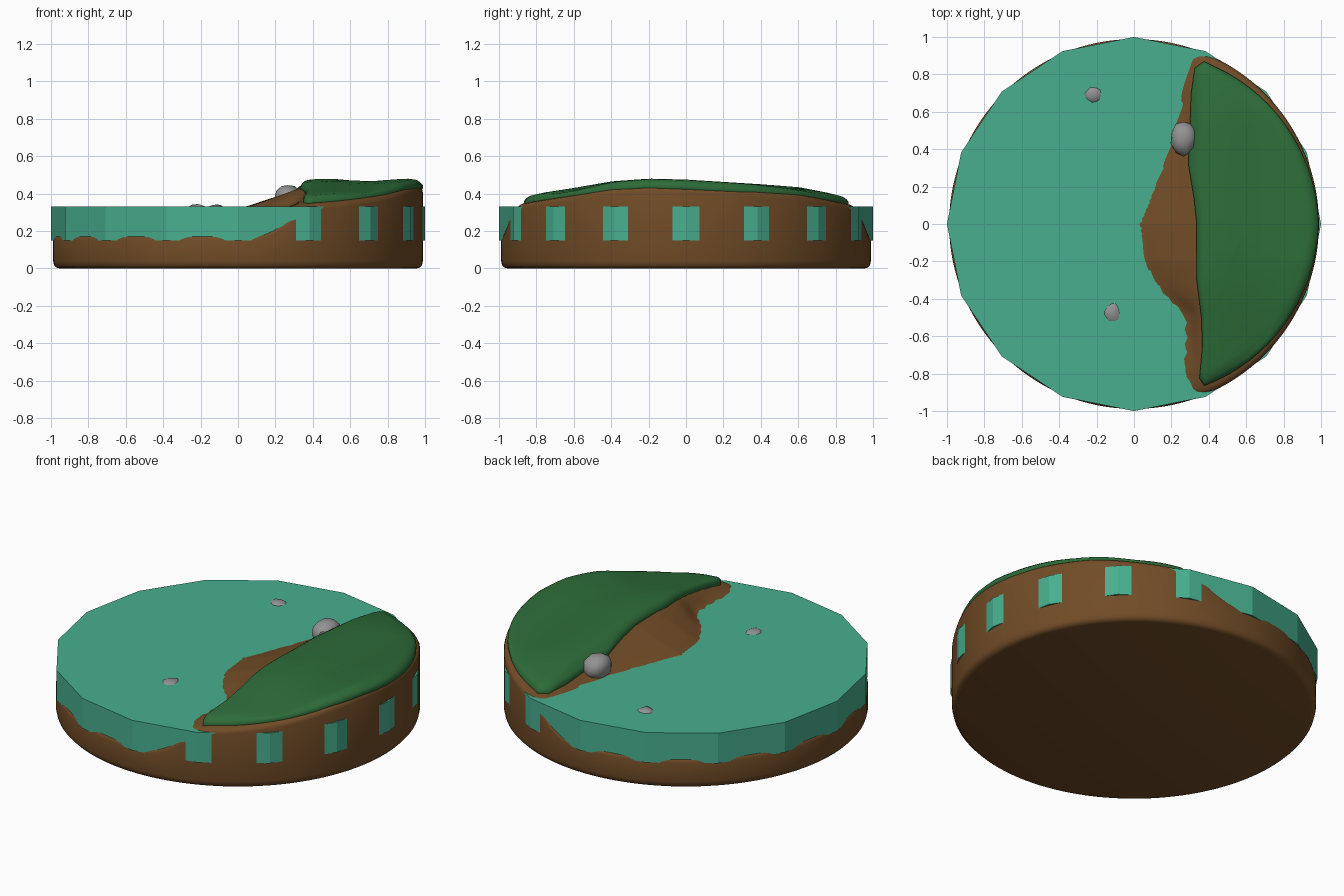
import bpy, bmesh, math, random
from mathutils import Vector

if "Cube" in bpy.data.objects:
    bpy.data.objects.remove(bpy.data.objects["Cube"])

random.seed(4)


def material(name, col):
    m = bpy.data.materials.new(name)
    m.diffuse_color = (*col, 1)
    m.use_nodes = True
    m.node_tree.nodes["Principled BSDF"].inputs["Base Color"].default_value = m.diffuse_color
    return m


SOIL = material("soil", (0.165, 0.072, 0.020))
GRASS = material("grass", (0.026, 0.150, 0.040))
WATER = material("water", (0.065, 0.430, 0.275))
STONE = material("stone", (0.29, 0.29, 0.29))


def lerp_table(table, v):
    if v <= table[0][0]:
        return table[0][1]
    for (a, fa), (b, fb) in zip(table, table[1:]):
        if v <= b:
            return fa + (fb - fa) * (v - a) / (b - a)
    return table[-1][1]


def smooth(t):
    t = max(0, min(1, t))
    return t * t * (3 - 2 * t)


# Ground height: bank crest along y, and where the shoreline lies along x
CREST = [(-.95, .335), (-.86, .35), (-.6, .39), (-.4, .425), (-.2, .44),
         (0, .435), (.4, .41), (.6, .395), (.86, .345), (.95, .33)]
SHORE = [(-.95, .46), (-.88, .32), (-.8, .28), (-.6, .29), (-.48, .28), (-.35, .15),
         (-.2, .06), (0, .04), (.2, .12), (.4, .20), (.6, .26), (.8, .285), (.88, .32), (.95, .46)]


def ground(x, y):
    xs = lerp_table(SHORE, y)
    if x < xs:
        return .33 - .15 * smooth((xs - x) / .38)
    end = max(xs + .06, .36)
    return .33 + (lerp_table(CREST, y) - .33) * min(1, (x - xs) / (end - xs))


def finish(name, bm, mat, angle=40):
    bmesh.ops.recalc_face_normals(bm, faces=bm.faces)
    me = bpy.data.meshes.new(name)
    bm.to_mesh(me)
    bm.free()
    me.materials.append(mat)
    ob = bpy.data.objects.new(name, me)
    bpy.context.collection.objects.link(ob)
    bpy.ops.object.select_all(action='DESELECT')
    ob.select_set(True)
    bpy.context.view_layer.objects.active = ob
    if angle:
        bpy.ops.object.shade_smooth_by_angle(angle=math.radians(angle))
    return ob


def skin_rings(name, rings, top, mat, angle=40):
    # Bridge matching point rings, cap the first, fan the last to a centre point
    bm = bmesh.new()
    rows = [[bm.verts.new(p) for p in ring] for ring in rings]
    n = len(rows[0])
    bm.faces.new(rows[0])
    for a, b in zip(rows, rows[1:]):
        for i in range(n):
            j = (i + 1) % n
            bm.faces.new((a[i], a[j], b[j], b[i]))
    c = bm.verts.new(top)
    for i in range(n):
        bm.faces.new((rows[-1][i], rows[-1][(i + 1) % n], c))
    return finish(name, bm, mat, angle)


# Soil disc with rounded foot and sculpted top
N, R = 128, .9886
circle = [(math.cos(2 * math.pi * i / N), math.sin(2 * math.pi * i / N)) for i in range(N)]
rings = [[(r * c, r * s, z) for c, s in circle]
         for r, z in ((.955, 0), (.972, .005), (.984, .018), (R, .04))]
profile = [(R, -.028), (.984, -.012), (.975, -.004), (.96, 0)]
profile += [(.96 * (1 - k / 40), 0) for k in range(1, 40)]
for r, dz in profile:
    rings.append([(r * c, r * s, ground(r * c, r * s) + dz) for c, s in circle])
skin_rings("soil_base", rings, (0, 0, ground(0, 0)), SOIL, 60)

# Water: flat sixteen-sided slab
bm = bmesh.new()
bmesh.ops.create_cone(bm, cap_ends=True, segments=16, radius1=1, radius2=1, depth=.18)
bmesh.ops.translate(bm, vec=(0, 0, .24), verts=bm.verts)
water = finish("water", bm, WATER, 0)

# Grass blanket with a wavy inner edge and a rounded lip
edge = [(.375, .87), (.325, .835), (.305, .70), (.30, .55), (.29, .32), (.32, .14), (.335, 0),
        (.335, -.3), (.36, -.5), (.365, -.66), (.35, -.825), (.375, -.865)]
for k in range(1, 32):
    t = k / 32
    a = math.radians(-66.5 + 133 * t)
    rad = .943 + .045 * (1 - abs(2 * t - 1) ** 1.2)
    edge.append((rad * math.cos(a), rad * math.sin(a)))
pts = []
for p, q in zip(edge, edge[1:] + edge[:1]):
    pts += [Vector(p), (Vector(p) + Vector(q)) / 2]


def grass_ring(inset, scale, dz):
    ring = []
    for p in pts:
        d = p - Vector((.6, 0))
        q = Vector((.6, 0)) + d * scale * (1 - inset / d.length)
        wave = .006 * math.sin(q.x * 14 - 5) if dz > .03 else 0
        ring.append((q.x, q.y, ground(q.x, q.y) + dz + wave))
    return ring


rings = [grass_ring(.012, 1, -.025), grass_ring(0, 1, -.008), grass_ring(0, 1, .012),
         grass_ring(.012, 1, .024), grass_ring(.03, 1, .031)]
rings += [grass_ring(.03, s, .034) for s in (.93, .85, .75, .62, .48, .34, .18)]
skin_rings("grass", rings, (.6, 0, ground(.6, 0) + .034), GRASS, 60)


# Stones: lumpy icospheres
def stone(name, loc, size):
    bm = bmesh.new()
    bmesh.ops.create_icosphere(bm, subdivisions=2, radius=1)
    for v in bm.verts:
        v.co *= random.uniform(.9, 1.06)
        v.co = Vector(loc) + Vector(a * b for a, b in zip(v.co, size))
    finish(name, bm, STONE, 35)


stone("shore_stone", (.265, .46, .375), (.073, .095, .074))
stone("lake_stone_back", (-.215, .69, .30), (.065, .055, .046))
stone("lake_stone_front", (-.115, -.475, .30), (.06, .07, .046))
